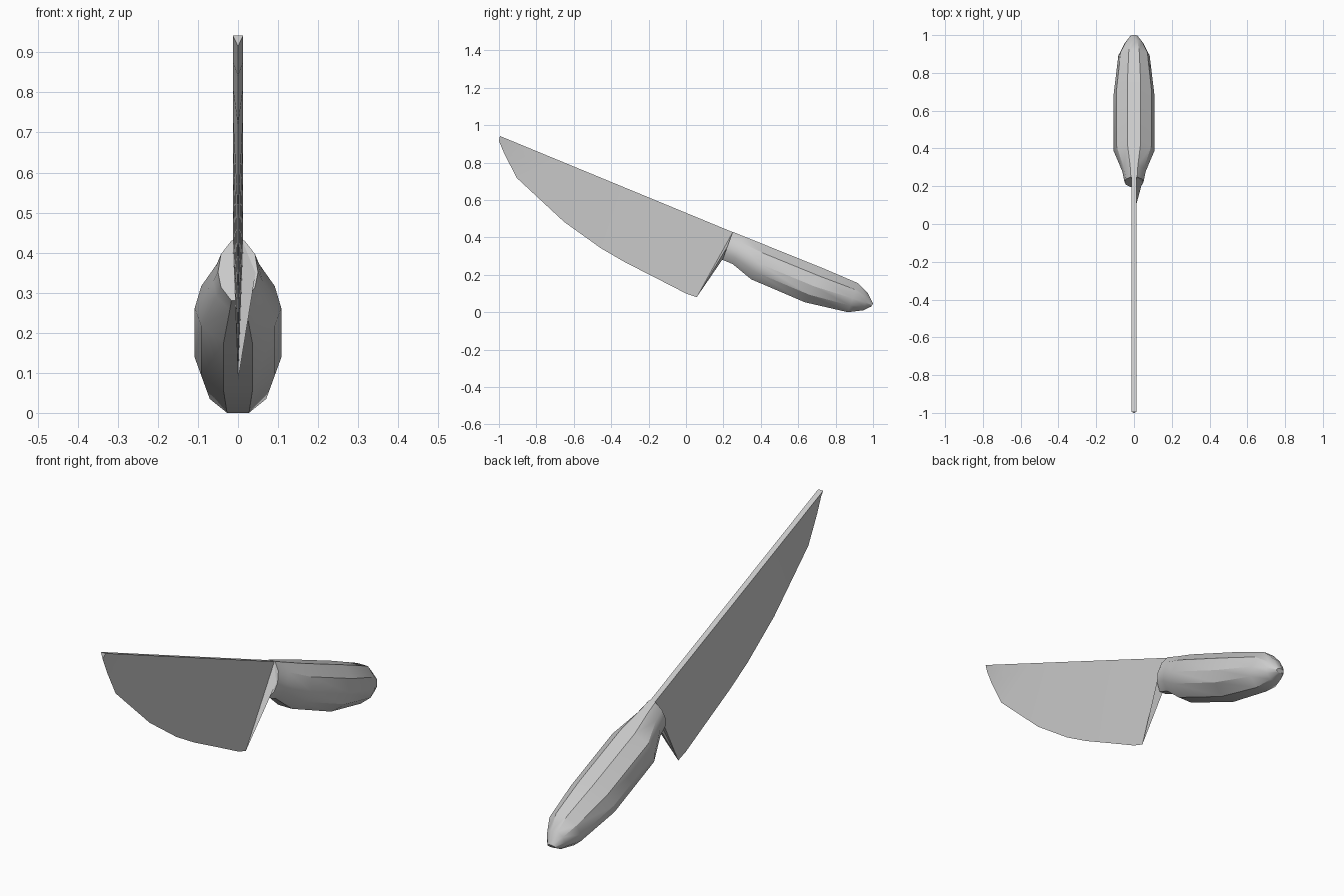
import bpy
import bmesh
import math

cube = bpy.data.objects.get("Cube")
if cube:
    bpy.data.objects.remove(cube, do_unlink=True)

steel = bpy.data.materials.new("plain grey")
GREY = (0.6, 0.6, 0.6, 1)
steel.use_nodes = True
steel.diffuse_color = GREY
steel.node_tree.nodes["Principled BSDF"].inputs["Base Color"].default_value = GREY


def finish(name, bm, angle):
    bmesh.ops.recalc_face_normals(bm, faces=bm.faces)
    mesh = bpy.data.meshes.new(name)
    bm.to_mesh(mesh)
    bm.free()
    obj = bpy.data.objects.new(name, mesh)
    obj.data.materials.append(steel)
    bpy.context.collection.objects.link(obj)
    bpy.ops.object.select_all(action="DESELECT")
    obj.select_set(True)
    bpy.context.view_layer.objects.active = obj
    bpy.ops.object.shade_smooth_by_angle(angle=math.radians(angle))
    return obj


# Blade: a wedge, thick along the straight spine and sharp along the curved edge
HALF = 0.013
TIP, SPINE_END = (-0.995, 0.942), (0.25, 0.428)
HEEL = (0.057, 0.08)
edge = [(-1.0, 0.915), (-0.968, 0.84), (-0.904, 0.717), (-0.652, 0.483),
        (-0.455, 0.342), (-0.326, 0.267), (-0.128, 0.166), (0.0, 0.1), HEEL]

bm = bmesh.new()
edge_verts = [bm.verts.new((0, y, z)) for y, z in edge]
spines = []
for side in (-1, 1):
    row = []
    for i in range(len(edge)):
        t = i / (len(edge) - 1)
        y, z = [a + (b - a) * t for a, b in zip(TIP, SPINE_END)]
        row.append(bm.verts.new((side * HALF, y, z)))
    spines.append(row)
    for i in range(len(edge) - 1):
        bm.faces.new((edge_verts[i], edge_verts[i + 1], row[i + 1], row[i]))
left, right = spines
for i in range(len(edge) - 1):
    bm.faces.new((left[i], left[i + 1], right[i + 1], right[i]))
bm.faces.new((edge_verts[0], left[0], right[0]))
bm.faces.new((edge_verts[-1], left[-1], right[-1]))
finish("blade", bm, 20)

# Heel web: joins the heel to the left side of the handle
bm = bmesh.new()
web = [bm.verts.new(p) for p in ((0, *HEEL), (0.048, 0.236, 0.375),
                                 (HALF, *SPINE_END), (0, 0.195, 0.282))]
for skip in range(4):
    bm.faces.new([v for i, v in enumerate(web) if i != skip])
finish("heel_web", bm, 20)

# Handle: ten-sided rings, each given by top (y, z), bottom (y, z), half width
half_ring = [(0.33, 1), (0.85, 0.55), (1, -0.05), (0.85, -0.55), (0.33, -1)]
section = half_ring + [(-x, v) for x, v in reversed(half_ring)]
stations = [((0.25, 0.43), (0.195, 0.28), 0.05),
            ((0.31, 0.405), (0.25, 0.257), 0.062),
            ((0.43, 0.357), (0.348, 0.176), 0.108),
            ((0.74, 0.232), (0.636, 0.053), 0.108),
            ((0.92, 0.155), (0.866, 0.0), 0.083),
            ((0.973, 0.1), (0.947, 0.01), 0.048),
            ((1.0, 0.045), (0.99, 0.03), 0.02)]

bm = bmesh.new()
rings = []
for top, bottom, width in stations:
    ring = []
    for x, v in section:
        t = (v + 1) / 2
        y, z = [b + (a - b) * t for a, b in zip(top, bottom)]
        ring.append(bm.verts.new((x * width, y, z)))
    rings.append(ring)
for a, b in zip(rings, rings[1:]):
    for i in range(len(section)):
        j = (i + 1) % len(section)
        bm.faces.new((a[i], a[j], b[j], b[i]))
bm.faces.new(rings[0])
bm.faces.new(rings[-1])
finish("handle", bm, 30)
